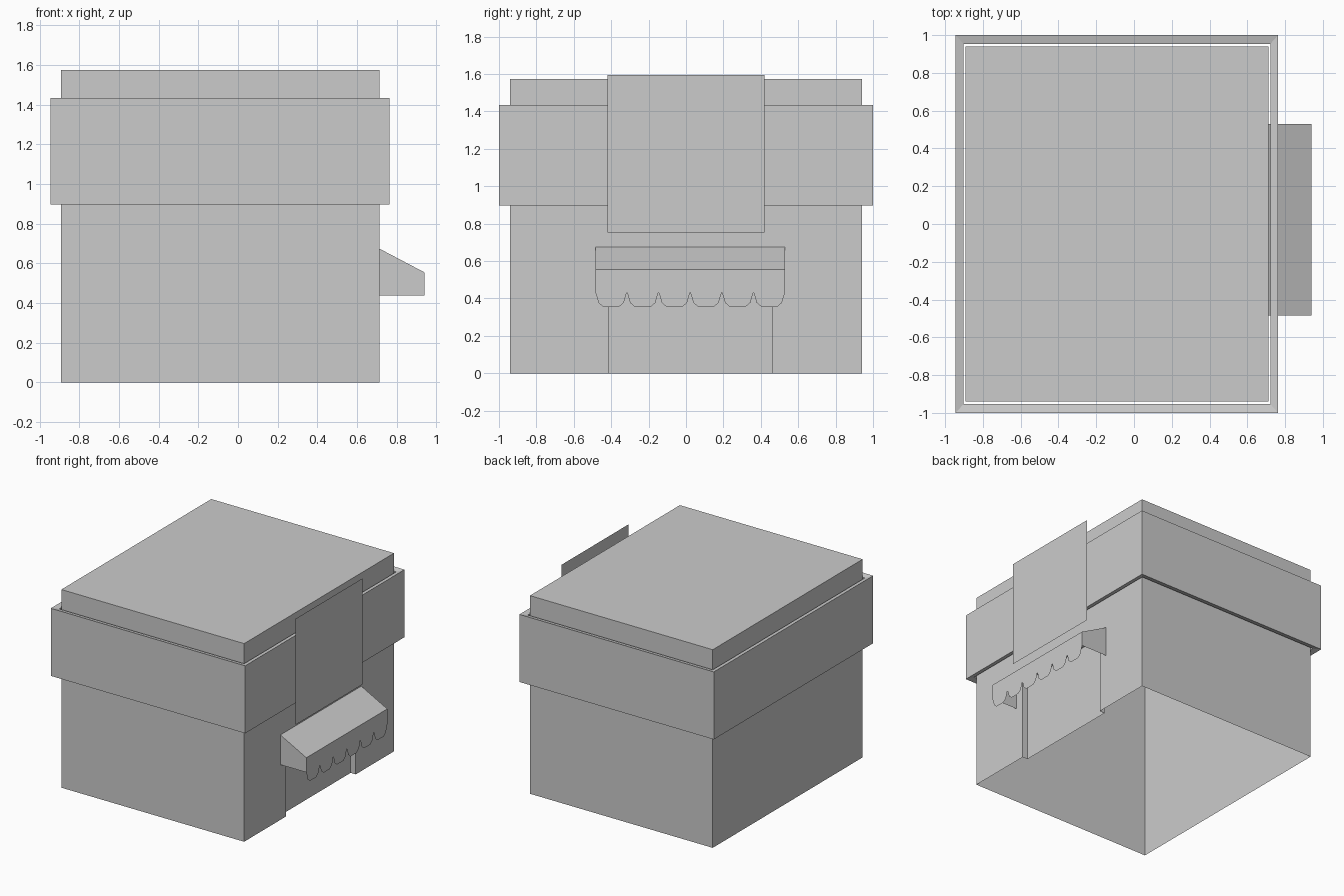
import bpy
import bmesh

if "Cube" in bpy.data.objects:
    bpy.data.objects.remove(bpy.data.objects["Cube"])


def make(name, verts, faces):
    mesh = bpy.data.meshes.new(name)
    mesh.from_pydata(verts, [], faces)
    mesh.update()
    obj = bpy.data.objects.new(name, mesh)
    bpy.context.collection.objects.link(obj)
    return obj


def box(name, x0, x1, y0, y1, z0, z1):
    verts = [(x, y, z) for z in (z0, z1)
             for x, y in ((x0, y0), (x1, y0), (x1, y1), (x0, y1))]
    sides = [(i, (i + 1) % 4, (i + 1) % 4 + 4, i + 4) for i in range(4)]
    return make(name, verts, [(3, 2, 1, 0), (4, 5, 6, 7)] + sides)


X0, X1, Y = -0.893, 0.712, 0.94
MID = 0.0225           # centre line of the door and awning

# Building body with a shallow doorway cut into the right side
body = box("building_body", X0, X1, -Y, Y, 0, 1.573)
cutter = box("doorway_cutter", X1 - 0.045, X1 + 0.1, MID - 0.4375, MID + 0.4375, -0.1, 0.66)
cutter.hide_render = True
mod = body.modifiers.new("doorway", 'BOOLEAN')
mod.operation = 'DIFFERENCE'
mod.solver = 'EXACT'
mod.object = cutter
bpy.context.view_layer.objects.active = body
body.select_set(True)
bpy.ops.object.modifier_apply(modifier=mod.name)
bpy.data.objects.remove(cutter)

# The shell is open underneath
bm = bmesh.new()
bm.from_mesh(body.data)
floor = [f for f in bm.faces if f.calc_center_median().z < 0.01]
bmesh.ops.delete(bm, geom=floor, context='FACES')
bm.to_mesh(body.data)
bm.free()

# Fascia band: a closed ring whose top and bottom slope inward, clear of the wall
section = [(0.051, 0.06, 0.897), (0.051, 0.06, 1.433), (0.010, 0.014, 1.422), (0.010, 0.014, 0.908)]
verts = []
for dx, dy, z in section:
    xa, xb, ym = X0 - dx, X1 + dx, Y + dy
    verts += [(xa, -ym, z), (xb, -ym, z), (xb, ym, z), (xa, ym, z)]
faces = []
for r in range(4):
    a, b = r * 4, (r + 1) % 4 * 4
    for i in range(4):
        j = (i + 1) % 4
        faces.append((a + i, a + j, b + j, b + i))
make("fascia_band", verts, faces)

# Flat sign board standing off the band
xs = 0.80
make("sign_board", [(xs, -0.42, 0.753), (xs, 0.42, 0.753), (xs, 0.42, 1.595), (xs, -0.42, 1.595)],
     [(0, 1, 2, 3)])

# Awning: open-bottomed slope with two cheeks
ya, yb, xf = MID - 0.5075, MID + 0.5075, 0.94
profile = [(X1, 0.674), (X1, 0.438), (xf, 0.438), (xf, 0.554)]
make("awning_canopy", [(x, y, z) for y in (ya, yb) for x, z in profile],
     [(0, 1, 2, 3), (7, 6, 5, 4), (0, 3, 7, 4)])

# Scalloped valance hanging from the front of the awning
count = 6
w = (yb - ya) / count
half = [(0, 0.433), (0.007, 0.413), (0.017, 0.377), (0.045, 0.353)]
scallop = half + [(w - t, z) for t, z in reversed(half[1:])]
edge = [(ya + k * w + t, z) for k in range(count) for t, z in scallop] + [(yb, 0.433)]
n = len(edge)
verts = [(xf, y, z) for y, z in edge] + [(xf, y, 0.554) for y, z in edge]
make("awning_valance", verts, [(i, i + 1, n + i + 1, n + i) for i in range(n - 1)])
